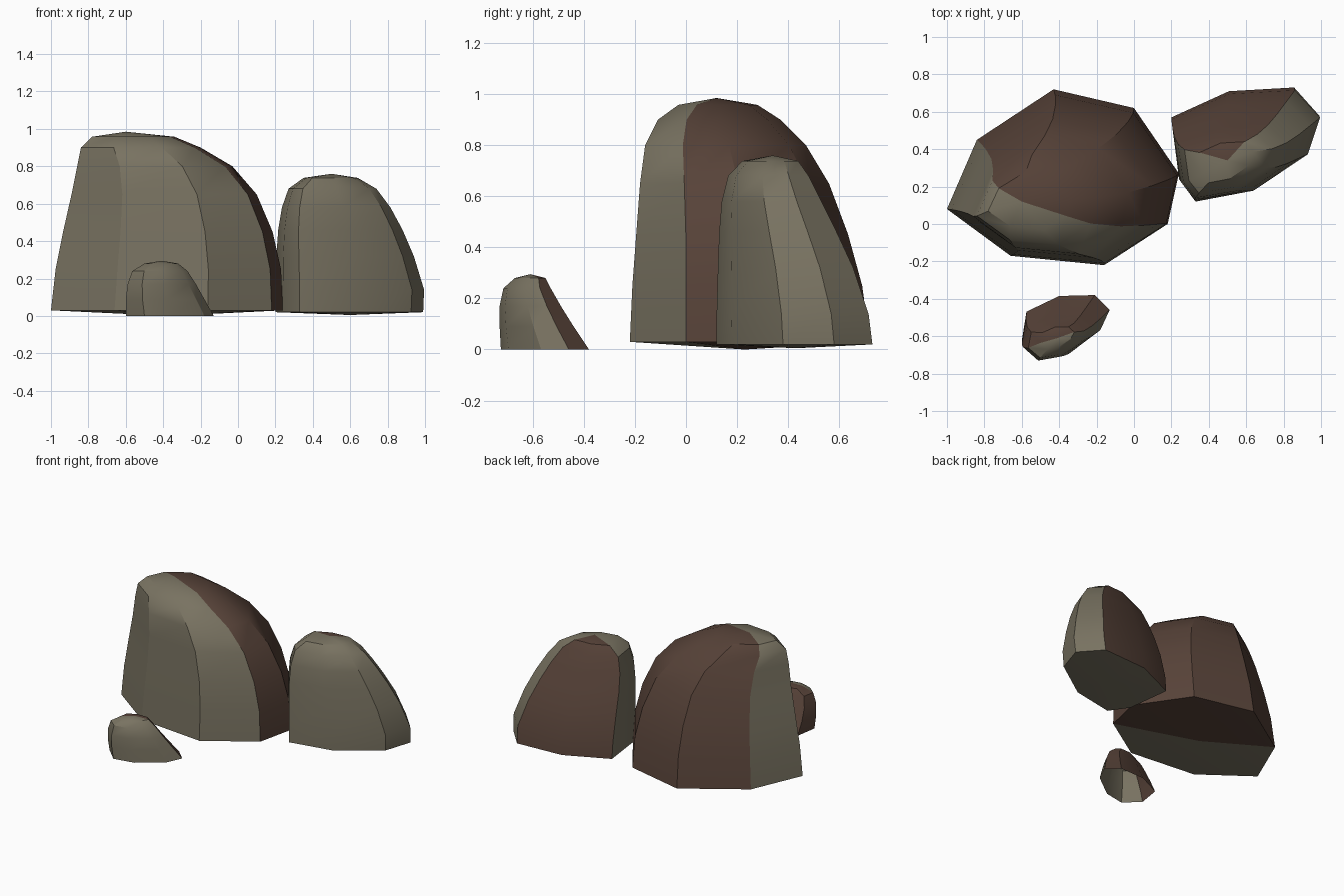
import bpy, bmesh, math

if "Cube" in bpy.data.objects:
    bpy.data.objects.remove(bpy.data.objects["Cube"])


def material(name, color):
    m = bpy.data.materials.new(name)
    m.diffuse_color = (*color, 1)
    m.use_nodes = True
    m.node_tree.nodes["Principled BSDF"].inputs["Base Color"].default_value = m.diffuse_color
    return m


OLIVE = material("olive_stone", (0.19, 0.17, 0.12))
BROWN = material("brown_stone", (0.095, 0.055, 0.04))


def rock(name, outline, levels, apex, brown, base=None, brown_base=False):
    """Stack the outline, refitted to each level (z, xmin, xmax, ymin, ymax)."""
    xs, ys = zip(*outline)
    x0, x1, y0, y1 = min(xs), max(xs), min(ys), max(ys)
    n = len(outline)
    bm = bmesh.new()
    rings = []
    for z, a, b, c, d in levels:
        rings.append([bm.verts.new((a + (x - x0) / (x1 - x0) * (b - a),
                                    c + (y - y0) / (y1 - y0) * (d - c), z))
                      for x, y in outline])
    top = bm.verts.new(apex)
    bottom = bm.verts.new(base) if base else None
    for i in range(n):
        j = (i + 1) % n
        tone = 1 if i in brown else 0
        for lo, hi in zip(rings, rings[1:]):
            bm.faces.new((lo[i], lo[j], hi[j], hi[i])).material_index = tone
        bm.faces.new((rings[-1][i], rings[-1][j], top)).material_index = tone
        if bottom:
            f = bm.faces.new((rings[0][j], rings[0][i], bottom))
            f.material_index = tone if brown_base else 0
    me = bpy.data.meshes.new(name)
    bm.to_mesh(me)
    bm.free()
    me.materials.append(OLIVE)
    me.materials.append(BROWN)
    ob = bpy.data.objects.new(name, me)
    bpy.context.collection.objects.link(ob)
    bpy.ops.object.select_all(action='DESELECT')
    ob.select_set(True)
    bpy.context.view_layer.objects.active = ob
    bpy.ops.object.shade_smooth_by_angle(angle=math.radians(30))
    return ob


# Large boulder, leaning to the front left
rock("large_boulder",
     [(-1, .08), (-.66, -.17), (-.16, -.22), (.18, 0), (.24, .27),
      (0, .62), (-.43, .72), (-.84, .45)],
     [(.03, -1, .24, -.22, .72), (.25, -.975, .23, -.21, .69),
      (.45, -.935, .185, -.195, .635), (.65, -.89, .10, -.18, .56),
      (.8, -.86, -.03, -.16, .47), (.9, -.84, -.2, -.11, .37),
      (.958, -.78, -.34, -.03, .28)],
     (-.6, .12, .985), {3, 4, 5, 6}, (-.37, .23, 0), True)

# Medium boulder at the right
rock("medium_boulder",
     [(.24, .25), (.33, .12), (.64, .18), (.93, .38), (.995, .58),
      (.86, .73), (.51, .71), (.2, .57)],
     [(.02, .2, .99, .12, .73), (.14, .2, .995, .12, .715),
      (.32, .205, .94, .125, .655), (.46, .215, .88, .13, .59),
      (.58, .235, .815, .14, .53), (.68, .27, .74, .165, .48),
      (.738, .35, .64, .22, .44)],
     (.5, .34, .76), {5, 6}, (.6, .43, .005))

# Small boulder in front, sunk into the ground and open underneath
rock("small_boulder",
     [(-.6, -.63), (-.5, -.73), (-.35, -.7), (-.18, -.57), (-.13, -.46),
      (-.21, -.38), (-.4, -.385), (-.575, -.47)],
     [(0, -.6, -.13, -.725, -.38), (.09, -.6, -.18, -.73, -.44),
      (.17, -.59, -.225, -.73, -.49), (.24, -.565, -.27, -.715, -.53),
      (.28, -.5, -.32, -.67, -.55)],
     (-.41, -.61, .295), {4, 5, 6, 7})
